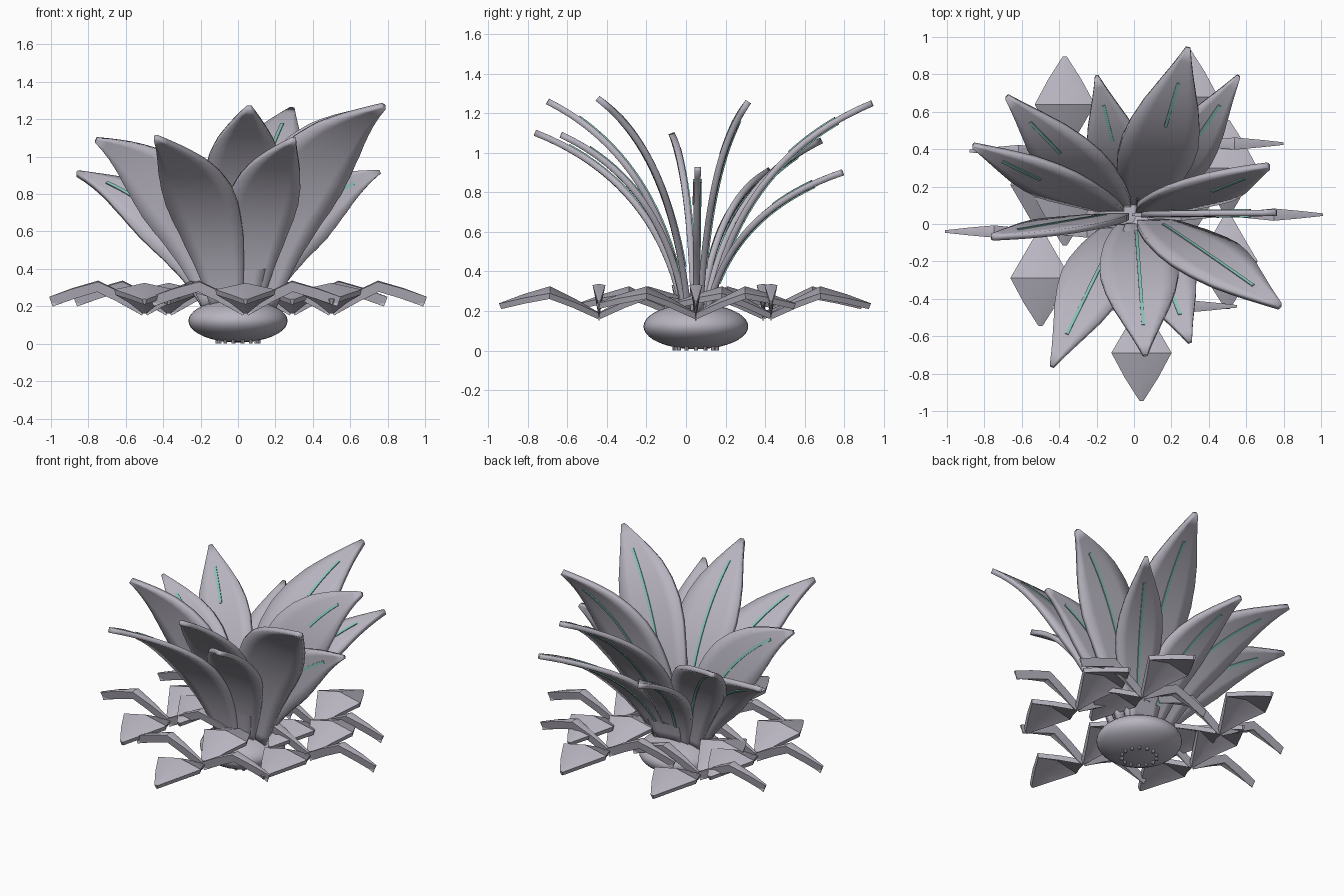
import bpy, bmesh, math
from mathutils import Vector

cube = bpy.data.objects.get("Cube")
if cube:
    bpy.data.objects.remove(cube, do_unlink=True)


def make_material(name, rgb):
    mat = bpy.data.materials.new(name)
    mat.use_nodes = True
    color = (*rgb, 1)
    mat.diffuse_color = color
    mat.node_tree.nodes["Principled BSDF"].inputs["Base Color"].default_value = color
    return mat


GREY = make_material("pale lavender grey", (0.48, 0.46, 0.53))
TEAL = make_material("teal", (0.25, 0.53, 0.47))
CENTRE_Y = 0.05


def finish(obj, mat, angle=35):
    obj.data.materials.append(mat)
    bpy.ops.object.select_all(action='DESELECT')
    obj.select_set(True)
    bpy.context.view_layer.objects.active = obj
    for mod in list(obj.modifiers):
        bpy.ops.object.modifier_apply(modifier=mod.name)
    bpy.ops.object.shade_smooth_by_angle(angle=math.radians(angle))


def sheet(name, rows, thickness, mat, angle=35):
    """Thick sheet through equally long rows of points."""
    bm = bmesh.new()
    grid = [[bm.verts.new(p) for p in row] for row in rows]
    for a, b in zip(grid, grid[1:]):
        for i in range(len(a) - 1):
            bm.faces.new((a[i], a[i + 1], b[i + 1], b[i]))
    bmesh.ops.recalc_face_normals(bm, faces=bm.faces)
    mesh = bpy.data.meshes.new(name)
    bm.to_mesh(mesh)
    bm.free()
    obj = bpy.data.objects.new(name, mesh)
    bpy.context.collection.objects.link(obj)
    mod = obj.modifiers.new("thickness", 'SOLIDIFY')
    mod.thickness = thickness
    mod.offset = 0
    finish(obj, mat, angle)


def interpolate(profile, t):
    for (t0, w0), (t1, w1) in zip(profile, profile[1:]):
        if t <= t1:
            return w0 + (w1 - w0) * (t - t0) / (t1 - t0)
    return profile[-1][1]


# Upright leaves bent only front to back, each with a thin stripe along its middle
LEAF_WIDTH = [(0, .45), (.15, .66), (.3, .86), (.45, .99), (.55, 1), (.65, .9),
              (.75, .72), (.85, .46), (.93, .24), (1, .06)]


def leaf(index, tip):
    tip = Vector(tip)
    dy, dz = tip.y - CENTRE_Y, tip.z - 0.2
    base = Vector((tip.x * 0.14, CENTRE_Y + dy * 0.08, 0.2))
    ctrl = Vector((tip.x * 0.31, CENTRE_Y + dy * 0.24, 0.2 + dz * 0.73))
    half = 0.15 * tip.z + 0.02

    def frame(t):
        point = base * (1 - t) ** 2 + ctrl * 2 * t * (1 - t) + tip * t * t
        along = ((ctrl - base) * (1 - t) + (tip - ctrl) * t).normalized()
        # The normal has no sideways part and always points backward
        normal = Vector((0, along.z, -along.y)).normalized()
        return point, normal.cross(along).normalized(), normal

    rows = []
    for i in range(21):
        t = i / 20
        point, across, normal = frame(t)
        w = half * interpolate(LEAF_WIDTH, t)
        rows.append([point + across * w * u for u in (-1, -.6, 0, .6, 1)])
    sheet(f"leaf_{index}", rows, 0.032, GREY, 100)

    def stripe(label, start, end, offset):
        strip = []
        for i in range(17):
            point, across, normal = frame(start + (end - start) * i / 16)
            strip.append([point + across * s * 0.009 + normal * offset for s in (-1, 1)])
        sheet(f"{label}_{index}", strip, 0.008, TEAL)

    stripe("leaf_stripe", 0.15, 0.86, 0.018)
    # On leaves arching backward the stripe also shows through near the top
    if dy > 0:
        stripe("leaf_inner_stripe", 0.65, 0.86, -0.018)


LEAF_TIPS = [(.29, .94, 1.25), (.56, .79, .9), (.72, .31, 1.25), (.78, -.44, 1.27),
             (.76, .06, .92), (.3, -.63, 1.09), (.06, -.7, 1.26), (-.44, -.76, 1.1),
             (-.76, -.07, 1.09), (-.86, .42, .91), (-.68, .68, 1.06), (-.2, .79, .9)]
for n, leaf_tip in enumerate(LEAF_TIPS):
    leaf(n + 1, leaf_tip)


# Low clumps of four folded leaflets: broad along y, narrow along x
LEAFLET = [(0, .175, .01), (.13, .25, .085), (.25, .31, .158), (.38, .27, .085), (.5, .225, .008)]


def leaflet(name, centre, direction, breadth, thickness):
    out = Vector((*direction, 0))
    side = Vector((-out.y, out.x, 0))
    rows = []
    for dist, height, half in LEAFLET:
        p = Vector((*centre, height)) + out * dist
        w = half * breadth
        rows.append([p + side * w * u - Vector((0, 0, 0.22 * w * abs(u))) for u in (-1, 0, 1)])
    sheet(name, rows, thickness, GREY, 35)


CLUMPS = [(.5, .05), (-.5, -.04), (.04, -.44), (.29, .43), (-.37, .39)]
for n, spot in enumerate(CLUMPS):
    for label, way in (("back", (0, 1)), ("front", (0, -1))):
        leaflet(f"{label}_leaflet_{n + 1}", spot, way, 1, 0.03)
    for label, way in (("left", (1, 0)), ("right", (-1, 0))):
        leaflet(f"{label}_leaflet_{n + 1}", spot, way, 0.17, 0.055)


# Squashed round bulb
bpy.ops.mesh.primitive_uv_sphere_add(segments=40, ring_count=20, radius=1,
                                     location=(0, CENTRE_Y, 0.122))
bulb = bpy.context.object
bulb.name = "bulb"
bulb.scale = (0.265, 0.265, 0.115)
finish(bulb, GREY)

# Ring of small root nubs underneath
for k in range(14):
    a = math.tau * k / 14
    bpy.ops.mesh.primitive_cylinder_add(
        vertices=8, radius=0.01, depth=0.04,
        location=(0.11 * math.cos(a), CENTRE_Y + 0.11 * math.sin(a), 0.02))
    nub = bpy.context.object
    nub.name = f"root_nub_{k + 1}"
    finish(nub, GREY)
